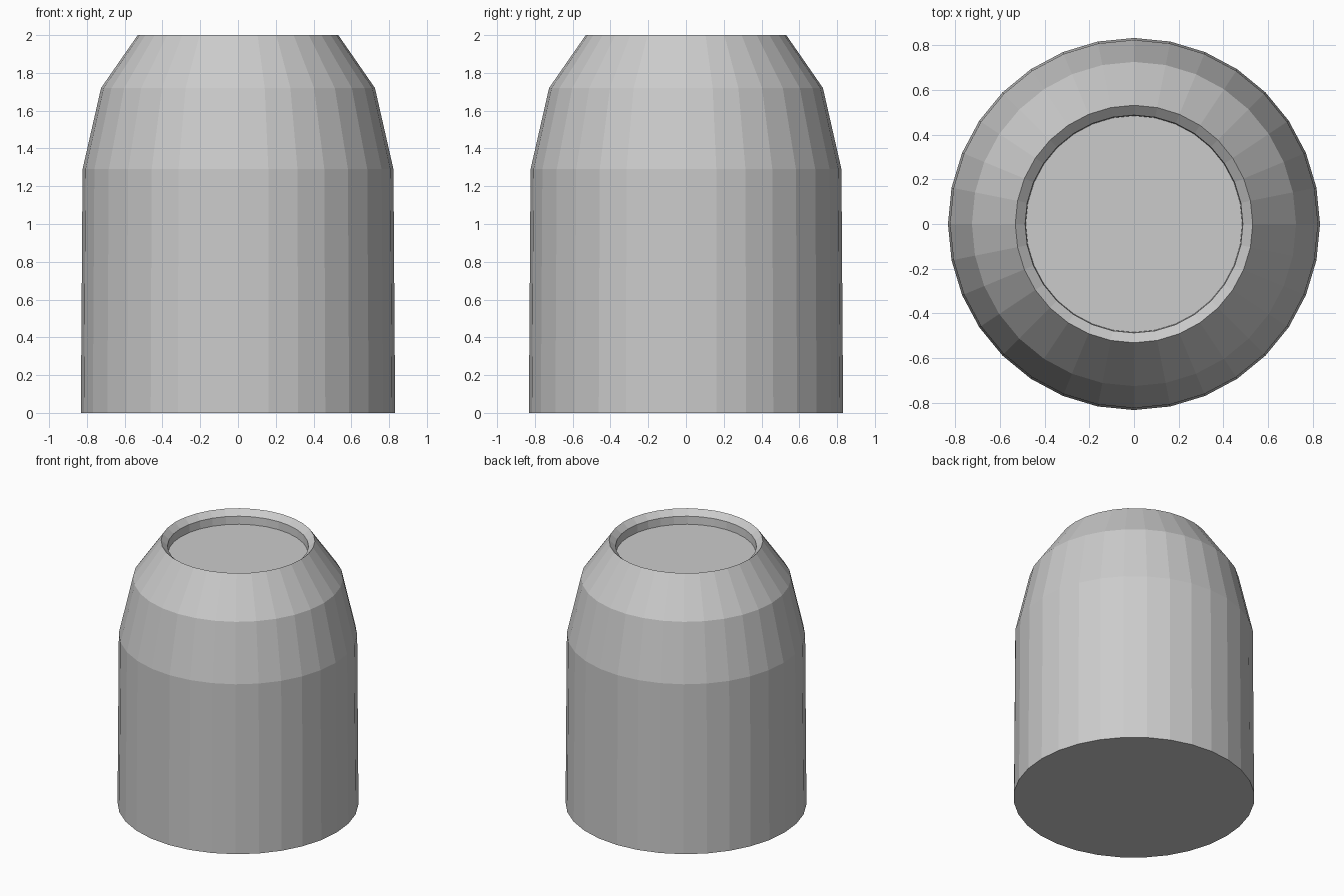
import bpy, bmesh
from math import cos, sin, tau

if "Cube" in bpy.data.objects:
    bpy.data.objects.remove(bpy.data.objects["Cube"])

SIDES = 32
# Outer wall from base to rim, then bevelled lip and recess wall (radius, height)
PROFILE = [(0.832, 0.0), (0.823, 1.29), (0.725, 1.72), (0.531, 2.0),
           (0.487, 1.96), (0.484, 1.90)]


def lathe(name, profile, sides):
    bm = bmesh.new()
    rings = [[bm.verts.new((r * cos(tau * i / sides), r * sin(tau * i / sides), z))
              for i in range(sides)] for r, z in profile]
    for a, b in zip(rings, rings[1:]):
        for i in range(sides):
            j = (i + 1) % sides
            bm.faces.new((a[i], a[j], b[j], b[i]))
    # Base and recess floor
    bm.faces.new(rings[0][::-1])
    bm.faces.new(rings[-1])
    bmesh.ops.recalc_face_normals(bm, faces=bm.faces)
    mesh = bpy.data.meshes.new(name)
    bm.to_mesh(mesh)
    bm.free()
    obj = bpy.data.objects.new(name, mesh)
    bpy.context.collection.objects.link(obj)
    return obj


# Tapered body with recessed top
lathe("tapered_body", PROFILE, SIDES)
